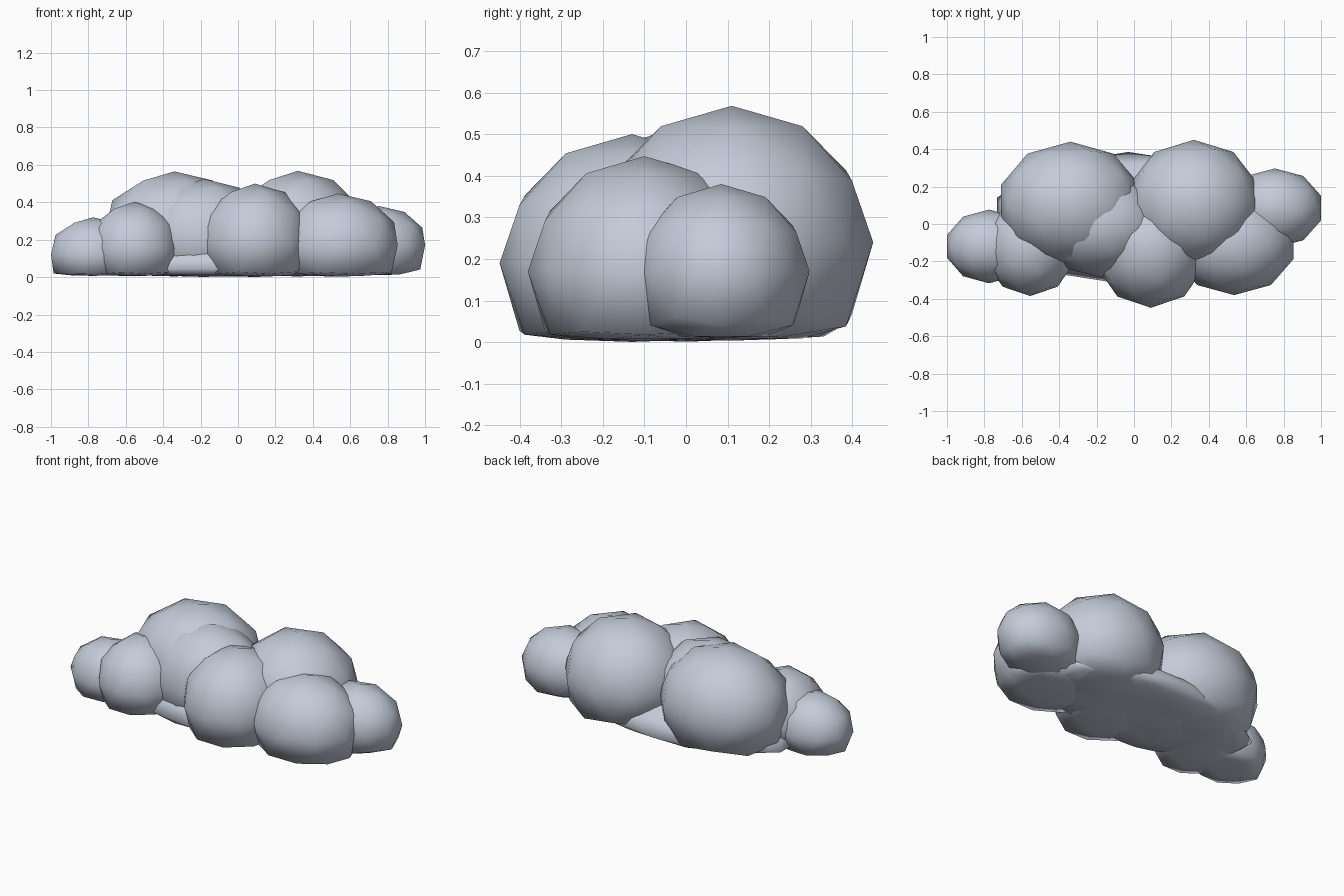
import bpy, bmesh

if "Cube" in bpy.data.objects:
    bpy.data.objects.remove(bpy.data.objects["Cube"])

# one pale blue-grey for the whole cloud
mat = bpy.data.materials.new("cloud_grey")
mat.diffuse_color = (0.55, 0.60, 0.69, 1)
mat.use_nodes = True
mat.node_tree.nodes["Principled BSDF"].inputs["Base Color"].default_value = mat.diffuse_color

FLOOR = 0.02


def puff(name, centre, radii):
    """Smooth low-poly ellipsoid whose underside is pressed nearly flat."""
    bm = bmesh.new()
    bmesh.ops.create_icosphere(bm, subdivisions=2, radius=1)
    for v in bm.verts:
        if v.co.z < -0.01:
            v.co.z *= 1.17
        v.co = [c + r * k for c, r, k in zip(centre, radii, v.co)]
        if v.co.z < FLOOR:
            v.co.z = FLOOR + (v.co.z - FLOOR) * 0.1
    for f in bm.faces:
        f.smooth = True
    mesh = bpy.data.meshes.new(name)
    bm.to_mesh(mesh)
    bm.free()
    mesh.materials.append(mat)
    ob = bpy.data.objects.new(name, mesh)
    bpy.context.collection.objects.link(ob)


# tall puffs at the back
puff("back_left_puff", (-0.34, 0.107, 0.24), (0.39, 0.333, 0.325))
puff("back_right_puff", (0.32, 0.11, 0.24), (0.36, 0.34, 0.328))

# front row
puff("front_centre_puff", (0.09, -0.13, 0.19), (0.305, 0.318, 0.31))
puff("front_right_puff", (0.535, -0.10, 0.17), (0.335, 0.28, 0.277))
puff("front_left_puff", (-0.555, -0.125, 0.155), (0.25, 0.26, 0.247))

# small end puffs
puff("right_end_puff", (0.753, 0.085, 0.17), (0.26, 0.212, 0.21))
puff("left_end_puff", (-0.775, -0.12, 0.12), (0.236, 0.197, 0.2))

# middle filler and the low base that peeks out between puffs
puff("middle_puff", (-0.18, 0.0, 0.205), (0.36, 0.285, 0.32))
puff("low_base", (-0.03, 0.03, 0.045), (0.74, 0.355, 0.16))
